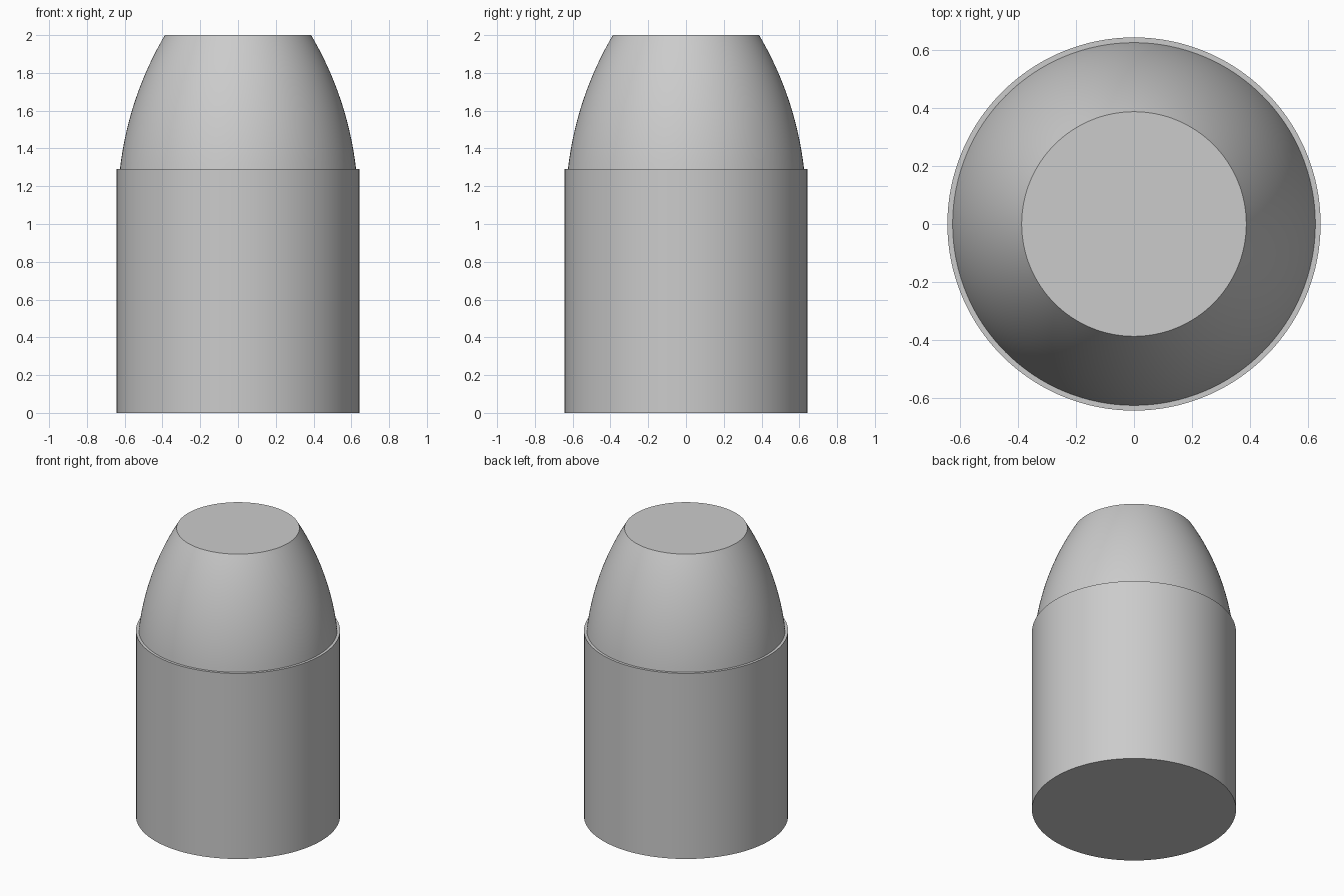
import bpy, bmesh
from math import sin, cos, radians, atan2, hypot

cube = bpy.data.objects.get("Cube")
if cube:
    bpy.data.objects.remove(cube, do_unlink=True)

SIDES = 128
BODY_R, NOSE_R, TIP_R = 0.643, 0.625, 0.387
SHOULDER, TOP = 1.29, 2.0

gray = bpy.data.materials.new("plain gray")
gray.use_nodes = True
color = (0.6, 0.6, 0.6, 1)
gray.diffuse_color = color
gray.node_tree.nodes["Principled BSDF"].inputs["Base Color"].default_value = color


def lathe(name, profile):
    """Stack rings of (radius, height) into a solid, with flat end caps."""
    bm = bmesh.new()
    rings = []
    for r, z in profile:
        angles = [radians(360 * i / SIDES) for i in range(SIDES)]
        rings.append([bm.verts.new((r * cos(a), r * sin(a), z)) for a in angles])
    for low, high in zip(rings, rings[1:]):
        for i in range(SIDES):
            j = (i + 1) % SIDES
            bm.faces.new((low[i], low[j], high[j], high[i]))
    bm.faces.new(rings[0][::-1])
    bm.faces.new(rings[-1])
    mesh = bpy.data.meshes.new(name)
    bm.to_mesh(mesh)
    bm.free()
    mesh.materials.append(gray)
    obj = bpy.data.objects.new(name, mesh)
    bpy.context.collection.objects.link(obj)
    bpy.ops.object.select_all(action="DESELECT")
    obj.select_set(True)
    bpy.context.view_layer.objects.active = obj
    bpy.ops.object.shade_smooth_by_angle(angle=radians(30))
    return obj


# Circular arc from the shoulder to the flat tip
def nose_profile(lean=radians(6.5), steps=24):
    drop, rise = NOSE_R - TIP_R, TOP - SHOULDER
    half = atan2(drop, rise) - lean
    arc_r = hypot(drop, rise) / (2 * sin(half))
    points = []
    for i in range(steps + 1):
        a = lean + 2 * half * i / steps
        points.append((NOSE_R - arc_r * (cos(lean) - cos(a)),
                       SHOULDER + arc_r * (sin(a) - sin(lean))))
    return points


# Straight cylindrical body
lathe("body", [(BODY_R, 0), (BODY_R, SHOULDER)])

# Curved nose with a flat tip
lathe("nose", nose_profile())
